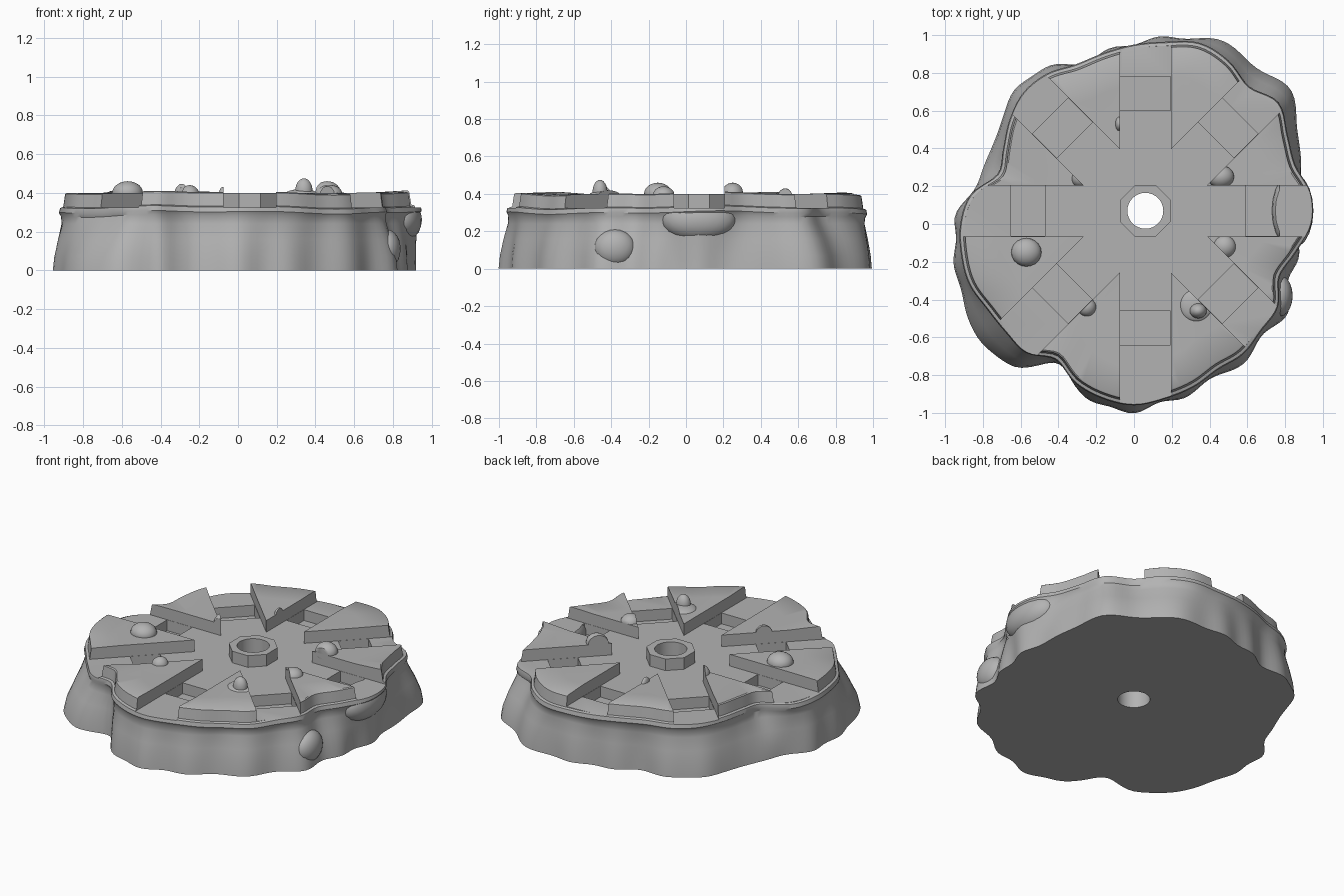
import bpy, bmesh, math
from mathutils import Matrix, Vector

if "Cube" in bpy.data.objects:
    bpy.data.objects.remove(bpy.data.objects["Cube"], do_unlink=True)

HUB = Vector((0.06, 0.07, 0))
SLOT = 0.27
FLOOR = 0.325
SEGS = 180

stone = bpy.data.materials.new("stone grey")
stone.use_nodes = True
GREY = (0.45, 0.45, 0.45, 1)
stone.diffuse_color = GREY
stone.node_tree.nodes["Principled BSDF"].inputs["Base Color"].default_value = GREY

# Outline radii in hundredths, one every ten degrees from +x
FOOT = [90, 92, 93, 101, 108, 106, 107, 105, 100, 96, 92, 90,
        95, 96, 89, 87, 84, 89, 95, 96, 99, 100, 103, 98,
        85, 91, 98, 99, 96, 94, 92, 93, 91, 93, 88, 88]
RIM = [94, 95, 91, 94, 100, 95, 100, 102, 98, 95, 92, 90,
       92, 91, 86, 80, 77, 88, 92, 93, 93, 90, 89, 89,
       83, 90, 94, 96, 94, 92, 89, 90, 88, 88, 82, 87]


def radius(table, angle):
    """Smooth closed interpolation of an outline table."""
    n = len(table)
    t = angle / math.tau * n
    i = int(t)
    f = t - i
    a, b, c, d = (table[(i + k) % n] / 100 for k in (-1, 0, 1, 2))
    return b + 0.5 * f * (c - a + f * (2*a - 5*b + 4*c - d + f * (3*(b - c) + d - a)))


def finish(name, bm):
    bmesh.ops.recalc_face_normals(bm, faces=bm.faces)
    mesh = bpy.data.meshes.new(name)
    bm.to_mesh(mesh)
    bm.free()
    mesh.materials.append(stone)
    obj = bpy.data.objects.new(name, mesh)
    bpy.context.collection.objects.link(obj)
    return obj


def activate(obj):
    bpy.ops.object.select_all(action='DESELECT')
    obj.select_set(True)
    bpy.context.view_layer.objects.active = obj


def box(name, centre, size, turn):
    bm = bmesh.new()
    mat = (Matrix.Translation(HUB) @ Matrix.Rotation(turn, 4, 'Z')
           @ Matrix.Translation(centre) @ Matrix.Diagonal((*size, 1)))
    bmesh.ops.create_cube(bm, size=1, matrix=mat)
    return finish(name, bm)


def prism(name, sides, r, low, high, turn=0):
    bm = bmesh.new()
    mat = (Matrix.Translation(HUB + Vector((0, 0, (low + high) / 2)))
           @ Matrix.Rotation(turn, 4, 'Z'))
    bmesh.ops.create_cone(bm, cap_ends=True, segments=sides, radius1=r,
                          radius2=r, depth=high - low, matrix=mat)
    return finish(name, bm)


def star(name, length, low, high):
    """Eight-armed prism, the shape of all slots together."""
    bm = bmesh.new()
    half = SLOT / 2
    notch = half / math.tan(math.pi / 8)
    verts = []
    for k in range(8):
        rot = Matrix.Rotation(k * math.pi / 4, 4, 'Z')
        for x, y in ((length, -half), (length, half), (notch, half)):
            verts.append(bm.verts.new(HUB + rot @ Vector((x, y, low))))
    base = bm.faces.new(verts)
    top = bmesh.ops.extrude_face_region(bm, geom=[base])["geom"]
    moved = [v for v in top if isinstance(v, bmesh.types.BMVert)]
    bmesh.ops.translate(bm, verts=moved, vec=(0, 0, high - low))
    return finish(name, bm)


def lump(name, centre, size):
    bm = bmesh.new()
    mat = Matrix.Translation(centre) @ Matrix.Diagonal((*size, 1))
    bmesh.ops.create_icosphere(bm, subdivisions=3, radius=1, matrix=mat)
    return finish(name, bm)


def cut(obj, cutters):
    activate(obj)
    for c in cutters:
        mod = obj.modifiers.new("cut", 'BOOLEAN')
        mod.operation = 'DIFFERENCE'
        mod.solver = 'EXACT'
        mod.object = c
        bpy.ops.object.modifier_apply(modifier=mod.name)


# Rock body: lofted rings (height, share of foot outline, inset)
LEVELS = [(0, 1, 0), (0.07, 0.9, 0.003), (0.16, 0.6, 0.01), (0.24, 0.25, 0.018),
          (0.28, 0.05, 0.012), (0.3, 0, 0), (0.325, 0, 0.006), (0.33, 0, 0.022),
          (0.397, 0, 0.032), (0.402, 0, 0.04), (0.4, 0, 0.2)]
bm = bmesh.new()
rings = []
for z, share, inset in LEVELS:
    ring = []
    for i in range(SEGS):
        a = math.tau * i / SEGS
        r = share * radius(FOOT, a) + (1 - share) * radius(RIM, a) - inset
        r += 0.012 * share * math.sin(19 * a + math.sin(4 * a))
        wave = 0.006 * math.sin(3 * a + 1) + 0.004 * math.sin(8 * a)
        lift = wave if z > 0.25 and inset < 0.1 else 0
        ring.append(bm.verts.new((r * math.cos(a), r * math.sin(a), z + lift)))
    rings.append(ring)
for low, high in zip(rings, rings[1:]):
    for i in range(SEGS):
        j = (i + 1) % SEGS
        bm.faces.new((low[i], low[j], high[j], high[i]))
bm.faces.new(rings[0][::-1])
bm.faces.new(rings[-1])
body = finish("rock_body", bm)

# Boulders on the top, then bulges in the side wall
lumps = [lump("boulder", c, s) for c, s in [
    ((-0.57, -0.15, 0.4), (0.08, 0.075, 0.06)),
    ((0.46, 0.25, 0.4), (0.07, 0.06, 0.06)),
    ((0.48, -0.12, 0.39), (0.06, 0.06, 0.05)),
    ((-0.28, 0.24, 0.39), (0.05, 0.05, 0.06)),
    ((-0.25, -0.44, 0.39), (0.05, 0.05, 0.05)),
    ((-0.08, 0.53, 0.38), (0.02, 0.04, 0.05)),
    ((0.33, -0.43, 0.39), (0.09, 0.09, 0.03)),
    ((0.34, -0.46, 0.41), (0.045, 0.04, 0.065)),
    ((0.77, -0.38, 0.11), (0.07, 0.11, 0.1)),
    ((0.84, 0.07, 0.26), (0.11, 0.2, 0.12))]]

# Eight slots meeting at the centre, a pit in each, and the axle hole
slots = star("slot_cutter", 1.3, FLOOR, 0.7)
pits = [box("pit_cutter", (0.62, 0, 0.4), (0.18, SLOT - 0.003, 0.29), k * math.pi / 4)
        for k in range(8)]
hole = prism("hole_cutter", 32, 0.095, -0.2, 0.8)
cut(body, [slots, hole] + pits)
for obj in lumps:
    cut(obj, [slots])

# Octagonal hub around the hole
hub = prism("hub", 8, SLOT / 2 / math.cos(math.pi / 8), 0.3, 0.4, math.pi / 8)
cut(hub, [hole])

for c in pits + [slots, hole]:
    bpy.data.objects.remove(c, do_unlink=True)
for obj in [body, hub] + lumps:
    activate(obj)
    bpy.ops.object.shade_smooth_by_angle(angle=math.radians(35))
